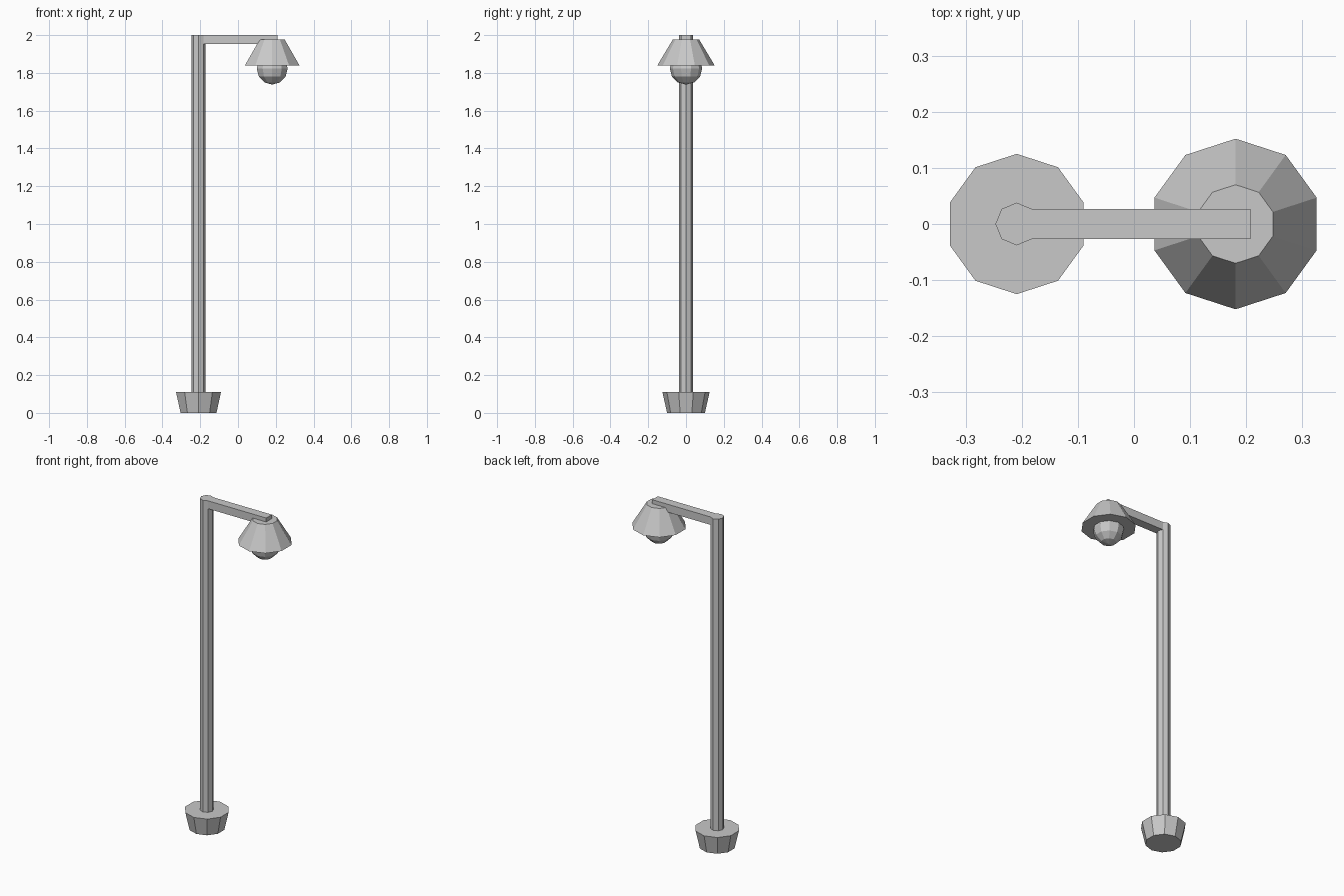
import bpy
import bmesh
from math import cos, sin, pi

cube = bpy.data.objects.get("Cube")
if cube:
    bpy.data.objects.remove(cube, do_unlink=True)

# One plain grey for the whole lamp
GREY = (0.58, 0.58, 0.58, 1)
metal = bpy.data.materials.new("grey_metal")
metal.use_nodes = True
metal.diffuse_color = GREY
metal.node_tree.nodes["Principled BSDF"].inputs["Base Color"].default_value = GREY


def add_object(name, bm, location):
    bmesh.ops.recalc_face_normals(bm, faces=bm.faces)
    mesh = bpy.data.meshes.new(name)
    bm.to_mesh(mesh)
    bm.free()
    mesh.materials.append(metal)
    obj = bpy.data.objects.new(name, mesh)
    obj.location = location
    bpy.context.collection.objects.link(obj)
    return obj


def lathe(name, profile, sides, x):
    """Faceted solid of revolution from (radius, z) pairs, capped at both ends."""
    bm = bmesh.new()
    rings = []
    for r, z in profile:
        angles = [pi / 2 + 2 * pi * i / sides for i in range(sides)]
        rings.append([bm.verts.new((r * cos(a), r * sin(a), z)) for a in angles])
    for low, high in zip(rings, rings[1:]):
        for i in range(sides):
            j = (i + 1) % sides
            bm.faces.new((low[i], low[j], high[j], high[i]))
    bm.faces.new(rings[0][::-1])
    bm.faces.new(rings[-1])
    return add_object(name, bm, (x, 0, 0))


POLE_X, LAMP_X = -0.209, 0.181

# Foot and pole
lathe("base", [(0.1, 0), (0.125, 0.11)], 10, POLE_X)
lathe("pole", [(0.038, 0.1), (0.038, 2.0)], 8, POLE_X)

# Horizontal arm, flush with the pole top
bm = bmesh.new()
bmesh.ops.create_cube(bm, size=1)
arm_end = 0.208
bmesh.ops.scale(bm, vec=(arm_end - POLE_X, 0.054, 0.048), verts=bm.verts)
add_object("arm", bm, ((POLE_X + arm_end) / 2, 0, 1.976))

# Shade
lathe("lamp_shade", [(0.152, 1.839), (0.07, 1.976)], 10, LAMP_X)

# Bulb
bm = bmesh.new()
bmesh.ops.create_uvsphere(bm, u_segments=10, v_segments=6, radius=0.086)
# Put a corner of the sphere on the y axis, like the shade
corner = max(bm.verts, key=lambda v: v.co.y)
if abs(corner.co.x) > 0.001:
    for v in bm.verts:
        v.co.x, v.co.y = -v.co.y, v.co.x
add_object("bulb", bm, (LAMP_X, 0, 1.824))
